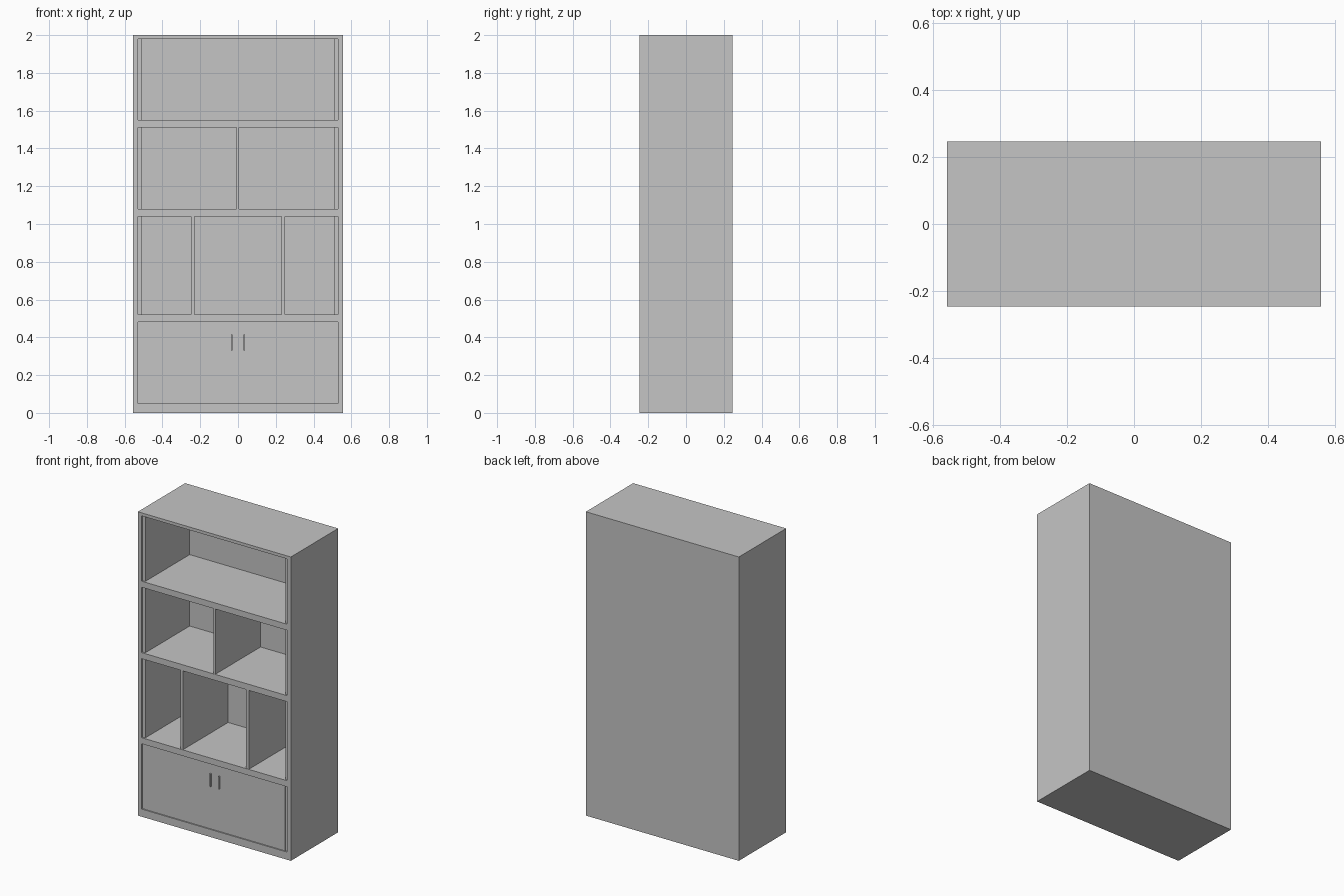
import bpy

cube = bpy.data.objects.get("Cube")
if cube:
    bpy.data.objects.remove(cube, do_unlink=True)

# Single painted finish
grey = bpy.data.materials.new("grey_finish")
grey.use_nodes = True
colour = (0.56, 0.56, 0.56, 1)
grey.diffuse_color = colour
grey.node_tree.nodes["Principled BSDF"].inputs["Base Color"].default_value = colour

FRONT, BACK = -0.246, 0.246
BACK_INNER = BACK - 0.02
OUTER, INNER, LINING = 0.557, 0.53, 0.51


def box(name, x, y, z):
    """Box from (min, max) pairs along each axis."""
    spans = (x, y, z)
    bpy.ops.mesh.primitive_cube_add(size=1)
    obj = bpy.context.object
    obj.name = obj.data.name = name
    for v in obj.data.vertices:
        v.co = [a if c < 0 else b for c, (a, b) in zip(v.co, spans)]
    obj.data.materials.append(grey)
    return obj


def mirrored(name, x, y, z):
    """Matching left (+x) and right (-x) boxes."""
    box("left_" + name, x, y, z)
    box("right_" + name, (-x[1], -x[0]), y, z)


# Outer side panels
mirrored("side_panel", (INNER, OUTER), (FRONT, BACK), (0, 2))

# Horizontal boards
boards = {
    "base": (0, 0.05),
    "cabinet_top": (0.48, 0.52),
    "middle_shelf": (1.04, 1.08),
    "upper_shelf": (1.51, 1.55),
    "top_panel": (1.98, 2),
}
for name, z in boards.items():
    box(name, (-INNER, INNER), (FRONT, BACK), z)

# Side linings and back panels fill each bay between boards
levels = list(boards.values())
bays = [(low[1], high[0]) for low, high in zip(levels, levels[1:])]
for name, z in zip(("cabinet", "lower", "middle", "upper"), bays):
    mirrored(name + "_lining", (LINING, INNER), (FRONT + 0.01, BACK_INNER), z)
    box(name + "_back", (-INNER, INNER), (BACK_INNER, BACK), z)

# Upright dividers
inside = (FRONT + 0.003, BACK_INNER)
mirrored("lower_divider", (0.23, 0.25), inside, bays[1])
box("middle_divider", (-0.008, 0.006), inside, bays[2])

# Cabinet doors with slim upright handles
door_front = FRONT + 0.008
mirrored("door", (0.0005, LINING), (door_front, door_front + 0.02), bays[0])
mirrored("handle", (0.028, 0.036), (FRONT, door_front), (0.33, 0.415))
